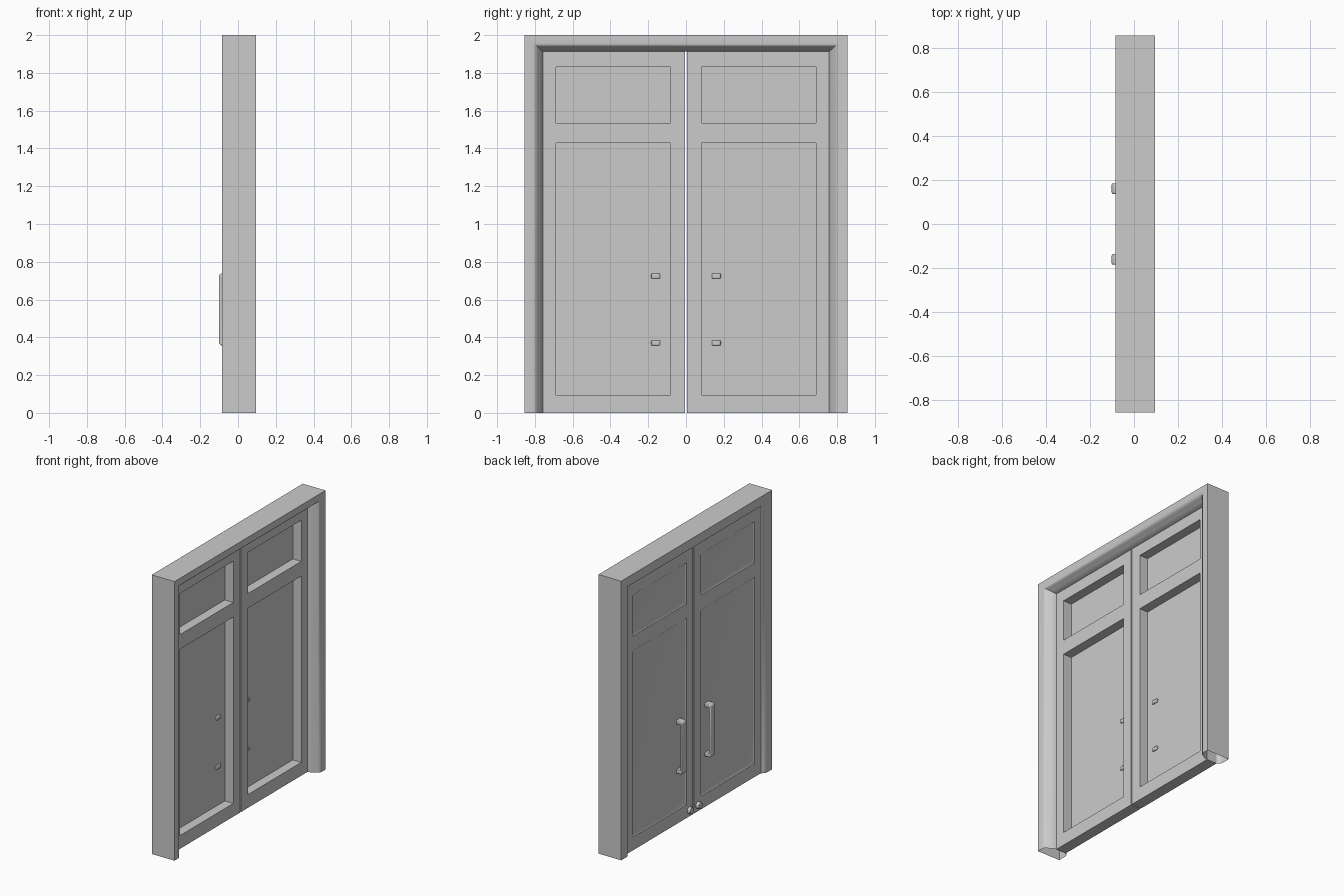
import bpy, bmesh, math
from mathutils import Matrix

if "Cube" in bpy.data.objects:
    bpy.data.objects.remove(bpy.data.objects["Cube"])


def finish(name, bm, mirror=True, bevel=0.0, angle=35, normals=True):
    if normals:
        bmesh.ops.remove_doubles(bm, verts=bm.verts, dist=1e-5)
        bmesh.ops.recalc_face_normals(bm, faces=bm.faces)
    me = bpy.data.meshes.new(name)
    bm.to_mesh(me)
    bm.free()
    ob = bpy.data.objects.new(name, me)
    bpy.context.collection.objects.link(ob)
    if bevel:
        b = ob.modifiers.new("rounding", 'BEVEL')
        b.width, b.segments = bevel, 2
    if mirror:
        m = ob.modifiers.new("mirror", 'MIRROR')
        m.use_axis = (False, True, False)
        m.use_mirror_merge = False
    bpy.ops.object.select_all(action='DESELECT')
    bpy.context.view_layer.objects.active = ob
    ob.select_set(True)
    bpy.ops.object.shade_smooth_by_angle(angle=math.radians(angle))
    return ob


# Door frame: open channel profile (x, inset) swept up, across and down with mitres
profile = [(-0.055, 0.097), (-0.062, 0.093), (-0.076, 0.083), (-0.083, 0.072),
           (-0.085, 0.06), (-0.085, 0.0), (0.095, 0.0), (0.095, 0.045),
           (0.092, 0.056), (0.084, 0.066), (0.065, 0.075), (0.06, 0.08),
           (0.035, 0.093), (0.02, 0.097)]
bm = bmesh.new()
rows = []
for x, i in profile:
    y, z = 0.855 - i, 2 - i * 0.9
    rows.append([bm.verts.new(p) for p in
                 ((x, -y, 0), (x, -y, z), (x, y, z), (x, y, 0))])
for a, b in zip(rows, rows[1:]):
    for k in range(3):
        bm.faces.new((a[k], a[k + 1], b[k + 1], b[k]))
finish("door_frame", bm, mirror=False, angle=50)

# Door leaf: each side is a grid whose panel cells are sunk
YS = (0.004, 0.082, 0.688, 0.762)
ZS = (0.0, 0.095, 1.43, 1.535, 1.83, 1.917)
bm = bmesh.new()


def rect(x, y0, y1, z0, z1):
    return [bm.verts.new(p) for p in
            ((x, y0, z0), (x, y1, z0), (x, y1, z1), (x, y0, z1))]


def bridge(a, b):
    for k in range(4):
        n = (k + 1) % 4
        bm.faces.new((a[k], a[n], b[n], b[k]))


def leaf_side(x, steps):
    for i in range(3):
        for j in range(5):
            y0, y1, z0, z1 = YS[i], YS[i + 1], ZS[j], ZS[j + 1]
            ring = rect(x, y0, y1, z0, z1)
            if i == 1 and j in (1, 3):
                for sx, s in steps:
                    nxt = rect(sx, y0 + s, y1 - s, z0 + s, z1 - s)
                    bridge(ring, nxt)
                    ring = nxt
            bm.faces.new(ring)


leaf_side(0.02, [(-0.047, 0.0)])
leaf_side(-0.06, [(-0.057, 0.003), (-0.052, 0.022)])
# Edges of the leaf, split to match the grid
for i in range(3):
    for z in (ZS[0], ZS[-1]):
        bm.faces.new([bm.verts.new(p) for p in
                      ((-0.06, YS[i], z), (0.02, YS[i], z),
                       (0.02, YS[i + 1], z), (-0.06, YS[i + 1], z))])
for j in range(5):
    for y in (YS[0], YS[-1]):
        bm.faces.new([bm.verts.new(p) for p in
                      ((-0.06, y, ZS[j]), (0.02, y, ZS[j]),
                       (0.02, y, ZS[j + 1]), (-0.06, y, ZS[j + 1]))])
finish("door_leaves", bm, angle=20)

# Pull handles: C-shaped outline extruded across, ends poke through the panel
outline = [(-0.037, 0.357), (-0.09, 0.357), (-0.101, 0.368), (-0.101, 0.727),
           (-0.09, 0.738), (-0.037, 0.738), (-0.037, 0.711), (-0.082, 0.711),
           (-0.082, 0.384), (-0.037, 0.384)]
bm = bmesh.new()
face = bm.faces.new([bm.verts.new((x, 0.137, z)) for x, z in outline])
ext = bmesh.ops.extrude_face_region(bm, geom=[face])
bmesh.ops.translate(bm, vec=(0, 0.047, 0),
                    verts=[g for g in ext["geom"] if isinstance(g, bmesh.types.BMVert)])
finish("pull_handles", bm, bevel=0.005)

# Small round floor locks near the meeting stiles
bm = bmesh.new()
bmesh.ops.create_cone(bm, cap_ends=True, segments=16, radius1=0.024, radius2=0.024,
                      depth=0.026,
                      matrix=Matrix.Translation((-0.07, 0.048, 0.045))
                      @ Matrix.Rotation(math.pi / 2, 4, 'Y'))
finish("floor_locks", bm, bevel=0.004)
